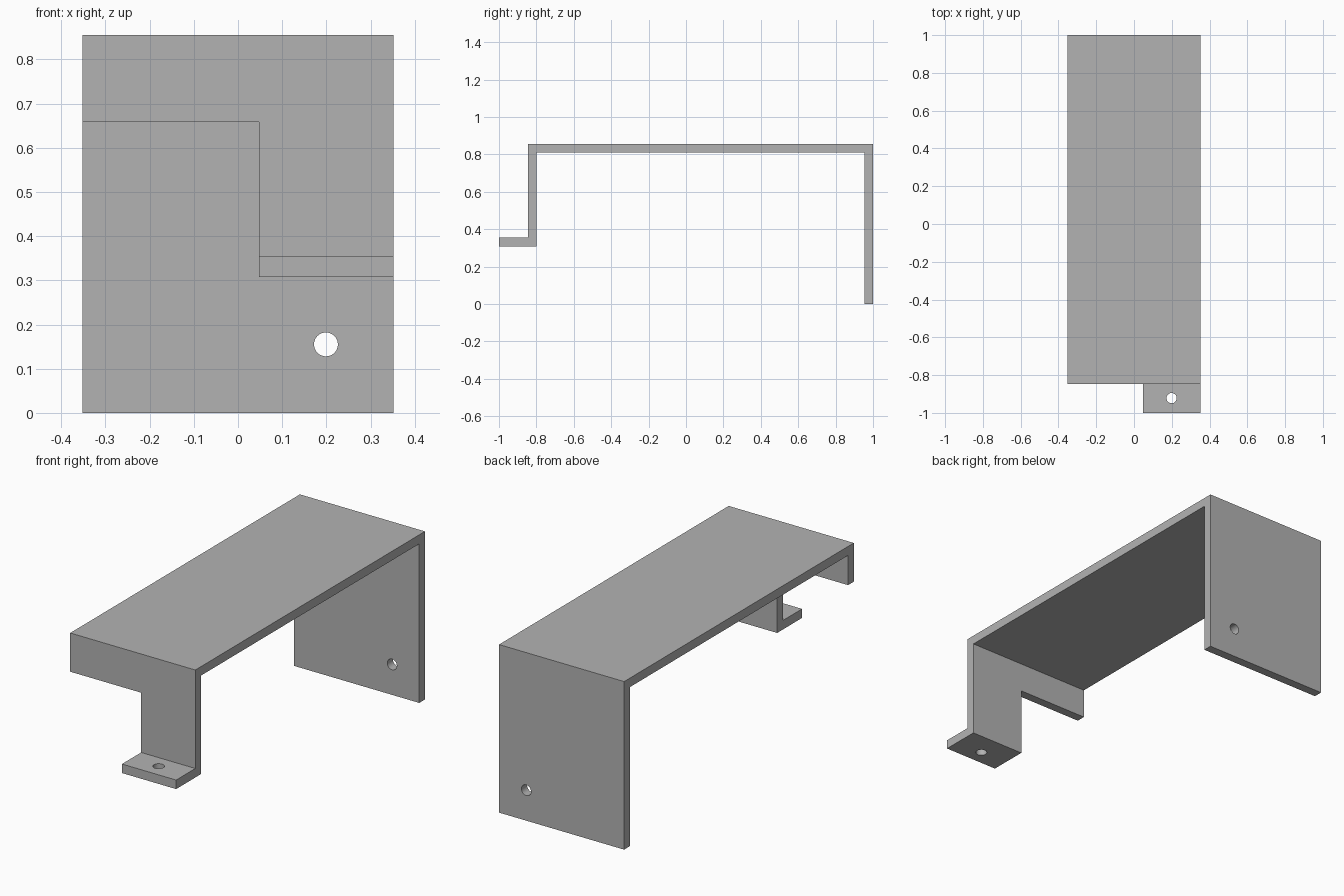
import bpy
import bmesh
from math import pi
from mathutils import Matrix, Vector

cube = bpy.data.objects.get("Cube")
if cube:
    bpy.data.objects.remove(cube, do_unlink=True)

HALF_W, TOP, T = 0.352, 0.855, 0.046    # half width, height, sheet thickness
FRONT, TAB_Z = -0.846, 0.308            # front plate face, underside of tab
NOTCH_X, NOTCH_Z = 0.047, 0.658

grey = bpy.data.materials.new("plain grey")
grey.use_nodes = True
grey.diffuse_color = (0.45, 0.45, 0.45, 1)
grey.node_tree.nodes["Principled BSDF"].inputs["Base Color"].default_value = grey.diffuse_color


def make_object(name, bm):
    bmesh.ops.recalc_face_normals(bm, faces=bm.faces)
    mesh = bpy.data.meshes.new(name)
    bm.to_mesh(mesh)
    bm.free()
    mesh.materials.append(grey)
    obj = bpy.data.objects.new(name, mesh)
    bpy.context.collection.objects.link(obj)
    return obj


def box(name, low, high):
    low, high = Vector(low), Vector(high)
    bm = bmesh.new()
    bmesh.ops.create_cube(bm, size=1, matrix=Matrix.Translation((low + high) / 2)
                          @ Matrix.Diagonal((high - low).to_4d()))
    return make_object(name, bm)


def drill(name, centre, radius, turn):
    bm = bmesh.new()
    bmesh.ops.create_cone(bm, cap_ends=True, segments=48, radius1=radius, radius2=radius,
                          depth=0.2, matrix=Matrix.Translation(centre) @ Matrix.Rotation(turn, 4, "X"))
    return make_object(name, bm)


# Bent sheet: side profile (y, z) extruded across the width
profile = [(-1, TAB_Z), (FRONT + T, TAB_Z), (FRONT + T, TOP - T), (1 - T, TOP - T),
           (1 - T, 0), (1, 0), (1, TOP), (FRONT, TOP), (FRONT, TAB_Z + T), (-1, TAB_Z + T)]
bm = bmesh.new()
face = bm.faces.new([bm.verts.new((-HALF_W, y, z)) for y, z in profile])
side = bmesh.ops.extrude_face_region(bm, geom=[face])
bmesh.ops.translate(bm, vec=(2 * HALF_W, 0, 0),
                    verts=[v for v in side["geom"] if isinstance(v, bmesh.types.BMVert)])
bracket = make_object("bent_bracket", bm)

# Front notch and the two screw holes
cutters = [
    box("notch_cutter", (-0.5, -1.1, 0.1), (NOTCH_X, -0.7, NOTCH_Z)),
    drill("tab_hole_cutter", (0.199, -0.922, TAB_Z + T / 2), 0.027, 0),
    drill("back_hole_cutter", (0.199, 1 - T / 2, 0.155), 0.027, pi / 2),
]
for cutter in cutters:
    cutter.hide_render = True
    cut = bracket.modifiers.new(cutter.name, "BOOLEAN")
    cut.operation = "DIFFERENCE"
    cut.solver = "EXACT"
    cut.object = cutter

# Bake the cuts, then discard the cutters
bpy.context.view_layer.objects.active = bracket
bracket.select_set(True)
for cutter in cutters:
    bpy.ops.object.modifier_apply(modifier=cutter.name)
for cutter in cutters:
    bpy.data.objects.remove(cutter, do_unlink=True)
bpy.ops.object.shade_smooth_by_angle(angle=pi / 6)
